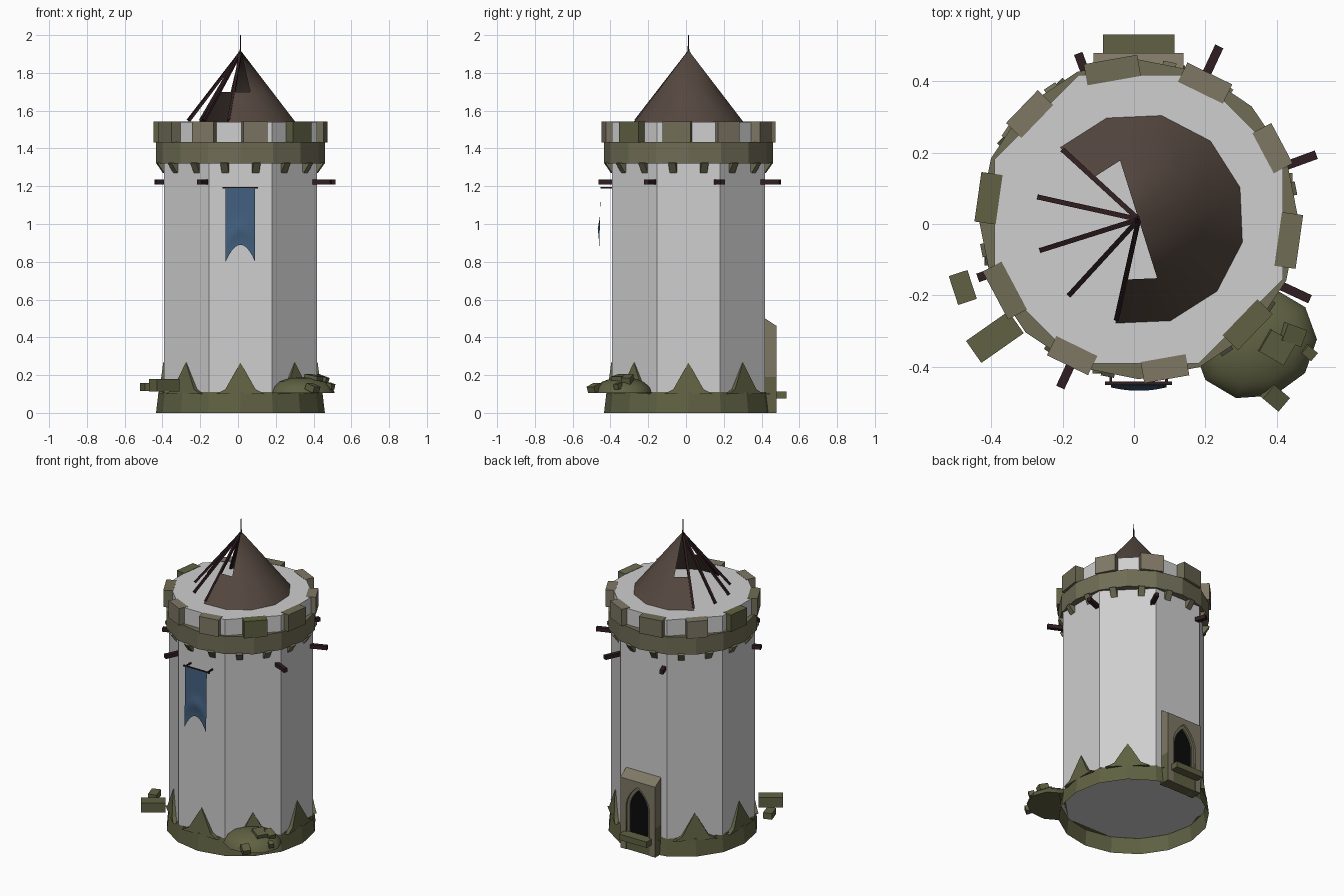
import bpy, bmesh
from math import pi, cos, sin, radians
from mathutils import Matrix, Vector

if "Cube" in bpy.data.objects:
    bpy.data.objects.remove(bpy.data.objects["Cube"])

AXIS = Matrix.Translation((0.013, 0.013, 0))  # tower axis


def material(name, rgb):
    m = bpy.data.materials.new(name)
    m.use_nodes = True
    m.diffuse_color = (*rgb, 1)
    bsdf = m.node_tree.nodes["Principled BSDF"]
    bsdf.inputs["Base Color"].default_value = (*rgb, 1)
    bsdf.inputs["Roughness"].default_value = 0.9
    return m


PLASTER = material("pale plaster", (0.62, 0.62, 0.62))
STONE = material("tan stone", (0.21, 0.185, 0.13))
OLIVE = material("weathered stone", (0.16, 0.15, 0.09))
MOSS = material("mossy stone", (0.115, 0.12, 0.055))
ROOF = material("roof brown", (0.09, 0.063, 0.05))
WOOD = material("dark wood", (0.03, 0.013, 0.015))
CLOTH = material("blue cloth", (0.055, 0.115, 0.21))
DARK = material("doorway black", (0.003, 0.003, 0.003))


def finish(name, bm, *mats, smooth=False, matrix=AXIS, fix=True):
    if fix:
        bmesh.ops.recalc_face_normals(bm, faces=bm.faces)
    me = bpy.data.meshes.new(name)
    bm.to_mesh(me)
    bm.free()
    for m in mats:
        me.materials.append(m)
    ob = bpy.data.objects.new(name, me)
    ob.matrix_world = matrix
    bpy.context.collection.objects.link(ob)
    if smooth:
        bpy.ops.object.select_all(action="DESELECT")
        ob.select_set(True)
        bpy.context.view_layer.objects.active = ob
        bpy.ops.object.shade_smooth_by_angle(angle=radians(40))
    return ob


def add_box(bm, matrix, size, mat=0):
    new = bmesh.ops.create_cube(bm, size=1, matrix=matrix @ Matrix.Diagonal((*size, 1)))
    for f in {f for v in new["verts"] for f in v.link_faces}:
        f.material_index = mat


def polar(deg, r, z):
    """Frame whose x axis points outward from the tower axis."""
    return Matrix.Rotation(radians(deg), 4, "Z") @ Matrix.Translation((r, 0, z))


def add_lathe(bm, profile, sides, start=0.0, closed=False):
    rings = [[bm.verts.new((r * cos(start + 2 * pi * i / sides), r * sin(start + 2 * pi * i / sides), z))
              for i in range(sides)] for r, z in profile]
    pairs = list(zip(rings, rings[1:])) + ([(rings[-1], rings[0])] if closed else [])
    for lo, hi in pairs:
        for i in range(sides):
            j = (i + 1) % sides
            bm.faces.new((lo[i], lo[j], hi[j], hi[i]))
    return rings


def add_prism(bm, front, back):
    """Solid between two matching outlines."""
    a = [bm.verts.new(p) for p in front]
    b = [bm.verts.new(p) for p in back]
    bm.faces.new(a)
    bm.faces.new(b[::-1])
    for i in range(len(a)):
        j = (i + 1) % len(a)
        bm.faces.new((a[j], a[i], b[i], b[j]))


# Octagonal tower shaft
bm = bmesh.new()
rings = add_lathe(bm, [(0.438, 0.11), (0.438, 1.54)], 8, pi / 8)
bm.faces.new(rings[0])
bm.faces.new(rings[1])
finish("tower_shaft", bm, PLASTER)

# Floor seen inside the hollow base
bm = bmesh.new()
bmesh.ops.create_circle(bm, cap_ends=True, segments=16, radius=0.434)
finish("floor", bm, PLASTER, matrix=AXIS @ Matrix.Translation((0, 0, 0.1)))

# Flared base skirt
bm = bmesh.new()
add_lathe(bm, [(0.447, 0), (0.434, 0.11), (0.4, 0.112)], 16)
finish("base_skirt", bm, MOSS)

# Moss points climbing each wall
bm = bmesh.new()
outline = [(-0.13, 0.1), (-0.08, 0.125), (0, 0.267), (0.08, 0.125), (0.13, 0.1)]
for k in range(8):
    turn = Matrix.Rotation(k * pi / 4, 4, "Z")
    add_prism(bm, [turn @ Vector((0.432 - 0.14 * (z - 0.1), x, z)) for x, z in outline],
              [turn @ Vector((0.4, x, z)) for x, z in outline])
finish("moss_points", bm, MOSS)

# Parapet ring
bm = bmesh.new()
add_lathe(bm, [(0.40, 1.32), (0.448, 1.32), (0.448, 1.435), (0.40, 1.435)], 16, closed=True)
finish("parapet_ring", bm, OLIVE)

# Merlons, with some mossy ones
bm = bmesh.new()
for k in range(10):
    mat = 1 if k in (1, 7) else (2 if k % 3 == 2 else 0)
    add_box(bm, polar(-80 + 36 * k, 0.425, 1.487), (0.06, 0.14 + 0.012 * (k % 3 - 1), 0.11), mat)
finish("merlons", bm, STONE, MOSS, OLIVE)

# Tilted corbels below the ring
bm = bmesh.new()
for k in range(16):
    add_box(bm, polar(11.25 + 22.5 * k, 0.418, 1.305) @ Matrix.Rotation(radians(35), 4, "Y"),
            (0.035, 0.038, 0.06))
finish("corbels", bm, OLIVE)

# Projecting beam ends
bm = bmesh.new()
for deg, end in ((20, 0.53), (65, 0.535), (110, 0.495), (200, 0.48), (245, 0.52), (335, 0.53)):
    add_box(bm, polar(deg, (end + 0.36) / 2, 1.222), (end - 0.36, 0.025, 0.025))
finish("beam_ends", bm, WOOD)

# Broken conical roof: six whole sectors, two that keep only their lower half
APEX, EAVE, RISE, START = 1.92, 0.298, 0.38, 287.5
bm = bmesh.new()


def roof_point(deg, t):
    a = radians(deg)
    return bm.verts.new((EAVE * t * cos(a), EAVE * t * sin(a), APEX - RISE * t))


tip = roof_point(0, 0)
mid = [roof_point(START + 30 * k, 0.58) for k in range(-1, 8)]
low = [roof_point(START + 30 * k, 1) for k in range(-1, 8)]
for i in range(8):
    bm.faces.new((mid[i], low[i], low[i + 1], mid[i + 1]))
    if 0 < i < 7:
        bm.faces.new((tip, mid[i], mid[i + 1]))
finish("broken_roof", bm, ROOF, smooth=True, fix=False)

# Bare rafters
bm = bmesh.new()
for k in range(5):
    a = radians(137.5 + 30 * k)
    top = Vector((0, 0, APEX - 0.012))
    foot = Vector((0.285 * cos(a), 0.285 * sin(a), 1.548))
    d = foot - top
    add_box(bm, Matrix.Translation((top + foot) / 2) @ d.to_track_quat("Z", "Y").to_matrix().to_4x4(),
            (0.014, 0.014, d.length))
finish("rafters", bm, WOOD)

# Thin spire
bm = bmesh.new()
bmesh.ops.create_cone(bm, cap_ends=True, segments=6, radius1=0.005, radius2=0.002, depth=0.1,
                      matrix=Matrix.Translation((0, 0, 1.95)))
finish("spire", bm, WOOD)

# Banner with a swallowtail hem and a soft fold
bm = bmesh.new()
bmesh.ops.create_grid(bm, x_segments=10, y_segments=14, size=1)
for v in bm.verts:
    s, t = v.co.x, (1 - v.co.y) / 2
    hem = 0.80 + 0.09 * (1 - s * s)
    fold = max(0, 1 - abs(t - 0.72) / 0.2)
    v.co = (0.078 * s, -0.465 - 0.008 * t - 0.01 * fold * (1 - s * s) + 0.008 * max(0, t - 0.75),
            1.19 + (hem - 1.19) * t)
finish("banner", bm, CLOTH, smooth=True)

# Banner rod and wall brackets
bm = bmesh.new()
add_box(bm, Matrix.Translation((0, -0.46, 1.192)), (0.188, 0.01, 0.008))
for x in (-0.078, 0.078):
    add_box(bm, Matrix.Translation((x, -0.432, 1.192)), (0.008, 0.064, 0.008))
finish("banner_rod", bm, WOOD)


# Pointed doorway outline
def arch(half, spring, top, base):
    n = 6
    right = [(half * cos(pi / 2 * i / n) ** 0.8, spring + (top - spring) * i / n) for i in range(n)]
    return [(half, base)] + right + [(0, top)] + [(-x, z) for x, z in right[::-1]] + [(-half, base)]


# Door surround with a sloping hood, mossy below
bm = bmesh.new()
hole = arch(0.085, 0.28, 0.425, 0.0)
shape = [(0.126, 0), (0.126, 0.46), (-0.126, 0.46), (-0.126, 0)] + hole[::-1]
add_prism(bm, [(x, 0.467, z) for x, z in shape],
          [(x, 0.39, z + (0.05 if z == 0.46 else 0)) for x, z in shape])
bmesh.ops.bisect_plane(bm, geom=bm.verts[:] + bm.edges[:] + bm.faces[:],
                       plane_co=(0, 0, 0.19), plane_no=(0, 0, 1))
for f in bm.faces:
    f.material_index = int(f.calc_center_median().z < 0.19)
finish("door_surround", bm, STONE, MOSS)

# Recessed arch trim
bm = bmesh.new()
shape = arch(0.088, 0.28, 0.428, 0.0) + arch(0.066, 0.28, 0.4, 0.0)[::-1]
add_prism(bm, [(x, 0.455, z) for x, z in shape], [(x, 0.40, z) for x, z in shape])
finish("arch_trim", bm, OLIVE)

# Dark opening
bm = bmesh.new()
shape = arch(0.07, 0.28, 0.405, 0.08)
add_prism(bm, [(x, 0.445, z) for x, z in shape], [(x, 0.437, z) for x, z in shape])
finish("door_opening", bm, DARK)

# Doorstep and the sill wall under it
bm = bmesh.new()
add_box(bm, Matrix.Translation((0, 0.485, 0.095)), (0.2, 0.066, 0.038))
add_box(bm, Matrix.Translation((0, 0.428, 0.048)), (0.2, 0.07, 0.096))
finish("doorstep", bm, MOSS)

# Rubble mound
bm = bmesh.new()
bmesh.ops.create_uvsphere(bm, u_segments=10, v_segments=8, radius=1)
bmesh.ops.bisect_plane(bm, geom=bm.verts[:] + bm.edges[:] + bm.faces[:], clear_inner=True,
                       plane_co=(0, 0, 0), plane_no=(0, 0, 1))
bmesh.ops.holes_fill(bm, edges=[e for e in bm.edges if e.is_boundary])
place = Matrix.Translation((0.34, -0.335, 0.105)) @ Matrix.Rotation(radians(20), 4, "Z")
finish("rubble_mound", bm, MOSS, smooth=True,
       matrix=place @ Matrix.Diagonal((0.175, 0.155, 0.085, 1)))

# Fallen blocks: position, size, turn, tilt
blocks = [((0.40, -0.345, 0.182), (0.08, 0.07, 0.035), -30, 10),
          ((0.445, -0.31, 0.178), (0.06, 0.05, 0.035), -20, 20),
          ((0.49, -0.36, 0.142), (0.035, 0.03, 0.03), -40, 15),
          ((0.395, -0.485, 0.132), (0.06, 0.05, 0.035), -40, 20),
          ((-0.39, -0.317, 0.147), (0.145, 0.075, 0.065), 35, 0),
          ((-0.48, -0.178, 0.137), (0.055, 0.085, 0.04), 18, 0)]
bm = bmesh.new()
for pos, size, turn, tilt in blocks:
    add_box(bm, Matrix.Translation(pos) @ Matrix.Rotation(radians(turn), 4, "Z")
            @ Matrix.Rotation(radians(tilt), 4, "Y"), size)
finish("fallen_blocks", bm, MOSS, matrix=Matrix.Identity(4))
